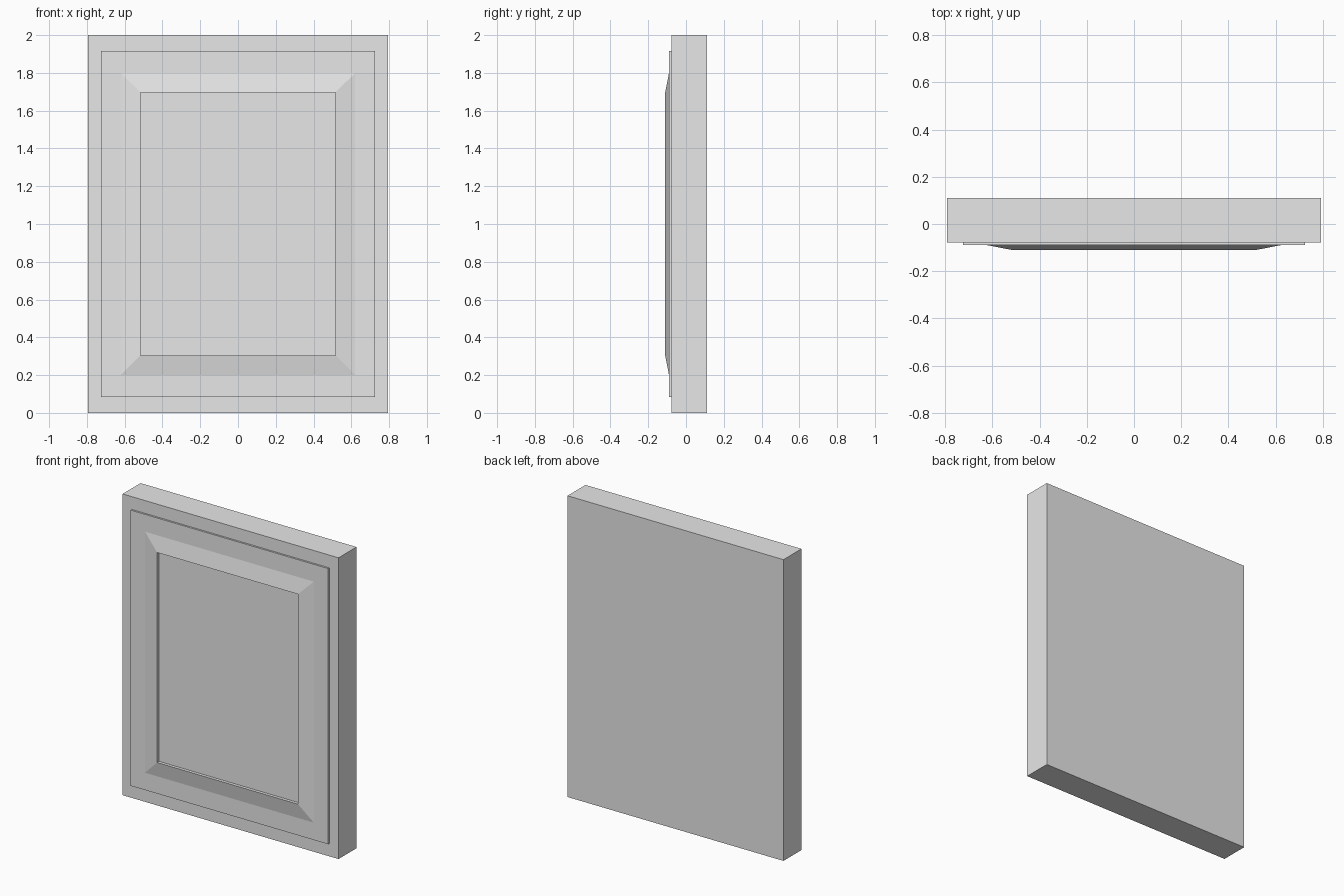
import bpy
import bmesh

if "Cube" in bpy.data.objects:
    bpy.data.objects.remove(bpy.data.objects["Cube"])

grey = bpy.data.materials.new("light grey")
grey.use_nodes = True
COLOR = (0.8, 0.8, 0.8, 1)
grey.diffuse_color = COLOR
grey.node_tree.nodes["Principled BSDF"].inputs["Base Color"].default_value = COLOR

MID = 1.0  # height of the panel's centre


def stepped_part(name, steps, back=False, front=False):
    """Join rectangles (half width, half height, y), optionally capping the ends."""
    bm = bmesh.new()
    loops = [[bm.verts.new((sx * w, y, MID + sz * h))
              for sx, sz in ((-1, -1), (1, -1), (1, 1), (-1, 1))]
             for w, h, y in steps]
    for a, b in zip(loops, loops[1:]):
        for i in range(4):
            j = (i + 1) % 4
            bm.faces.new((a[i], a[j], b[j], b[i]))
    if back:
        bm.faces.new(loops[0][::-1])
    if front:
        bm.faces.new(loops[-1])
    mesh = bpy.data.meshes.new(name)
    bm.to_mesh(mesh)
    bm.free()
    mesh.materials.append(grey)
    obj = bpy.data.objects.new(name, mesh)
    bpy.context.collection.objects.link(obj)


# Main slab
stepped_part("door_slab", [(0.793, 1.0, 0.11), (0.793, 1.0, -0.078)], True, True)

# Thin raised plate, also forming the floor of the recessed centre
stepped_part("raised_plate", [(0.725, 0.915, -0.078), (0.725, 0.915, -0.09)], front=True)

# Sloped frame rising to a ridge, then dropping straight to the centre panel
stepped_part("sloped_moulding", [(0.62, 0.8, -0.09), (0.517, 0.697, -0.11),
                                 (0.517, 0.697, -0.09)])
